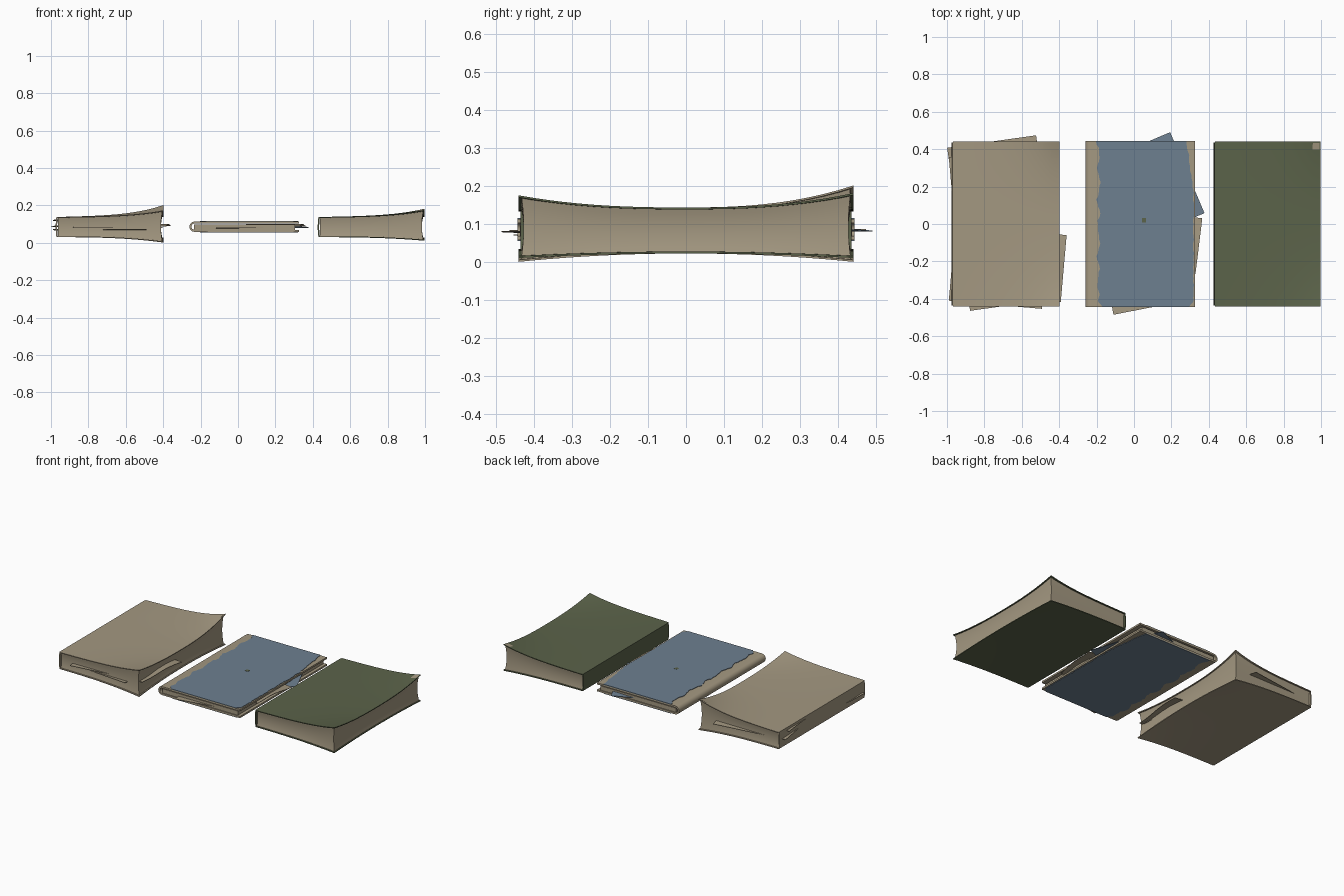
import bpy, bmesh, math, random

if "Cube" in bpy.data.objects:
    bpy.data.objects.remove(bpy.data.objects["Cube"])
random.seed(4)

def mat(name, c):
    m = bpy.data.materials.new(name)
    m.diffuse_color = (*c, 1)
    m.use_nodes = True
    m.node_tree.nodes["Principled BSDF"].inputs["Base Color"].default_value = m.diffuse_color
    return m

BEIGE = mat("aged_paper", (0.37, 0.315, 0.22))
GREEN = mat("green_cloth", (0.105, 0.125, 0.068))
BLUE = mat("faded_blue", (0.155, 0.215, 0.28))

def finish(name, bm, m):
    bmesh.ops.recalc_face_normals(bm, faces=bm.faces)
    me = bpy.data.meshes.new(name)
    bm.to_mesh(me)
    bm.free()
    me.materials.append(m)
    ob = bpy.data.objects.new(name, me)
    bpy.context.collection.objects.link(ob)
    bpy.ops.object.select_all(action='DESELECT')
    ob.select_set(True)
    bpy.context.view_layer.objects.active = ob
    bpy.ops.object.shade_smooth_by_angle(angle=math.radians(35))
    return ob

def slab(name, m, fn, nu=10, nv=16, nw=1):
    """Closed solid from a mapping (u 0..1, v -1..1, w 0..1) -> xyz."""
    bm = bmesh.new()
    cache = {}
    def V(i, j, k):
        if (i, j, k) not in cache:
            cache[i, j, k] = bm.verts.new(fn(i / nu, 2 * j / nv - 1, k / nw))
        return cache[i, j, k]
    def quads(na, nb, P):
        for a in range(na):
            for b in range(nb):
                bm.faces.new((P(a, b), P(a + 1, b), P(a + 1, b + 1), P(a, b + 1)))
    for k in (0, nw):
        quads(nu, nv, lambda a, b: V(a, b, k))
    for j in (0, nv):
        quads(nu, nw, lambda a, b: V(a, j, b))
    for i in (0, nu):
        quads(nv, nw, lambda a, b: V(i, a, b))
    return finish(name, bm, m)

def paper(name, m, x, y, z, w, h, deg):
    a = math.radians(deg)
    def fn(u, v, k):
        px, py = (u - 0.5) * w, v * h / 2
        return (x + px * math.cos(a) - py * math.sin(a),
                y + px * math.sin(a) + py * math.cos(a),
                z + 0.003 * k + 0.006 * math.sin(3 * v + x * 9))
    return slab(name, m, fn, 2, 6)

# Warped thick books: flaring page block, two curled covers and a spine
def thick_book(side, m, x0, x1, lift_back, lift_front, drop):
    def top(u, v):
        lift = lift_back if v > 0 else lift_front
        return 0.138 + u ** 2 * 0.006 + (0.25 * u + 0.75 * u ** 4) * lift * abs(v) ** 2.5
    def bot(u, v):
        return 0.03 - u ** 2 * 0.007 - u ** 3 * drop * abs(v) ** 2
    T = 0.005
    L = x1 - x0
    def pages(u, v, w):
        z0, z1 = bot(u, v) + T / 2, top(u, v) - T / 2
        bow = 4 * w * (1 - w)
        return (x0 + 0.006 + u * (L - 0.012 - 0.008 * bow),
                v * (0.433 - 0.006 * bow), z0 + (z1 - z0) * w)
    slab(side + "_page_block", BEIGE, pages, 12, 20, 8)
    slab(side + "_top_cover", m, lambda u, v, w:
         (x0 + u * L, v * 0.441, top(u, v) - T + T * w), 14, 22)
    slab(side + "_bottom_cover", m, lambda u, v, w:
         (x0 + u * L, v * 0.441, bot(u, v) + T * w), 14, 22)
    def spine(u, v, w):
        return (x0 - 0.003 + 0.008 * u - 0.004 * math.sin(w * math.pi), v * 0.436,
                bot(0, v) + (top(0, v) - bot(0, v)) * w)
    slab(side + "_spine", m, spine, 1, 16, 8)

thick_book("left_book", BEIGE, -0.968, -0.398, 0.058, 0.03, 0.022)
thick_book("right_book", GREEN, 0.433, 0.997, 0.038, 0.032, 0.012)

# Thin folder: U-shaped shell with a rounded spine on the left
Y = 0.443
def u_profile(r, cx, x1, zc, n=10):
    pts = [(x1, zc + r)]
    for i in range(n + 1):
        a = math.pi / 2 + math.pi * i / n
        pts.append((cx + r * math.cos(a), zc + r * math.sin(a)))
    return pts + [(x1, zc - r)]

ZC = 0.086
outer = u_profile(0.0275, -0.2325, 0.325, ZC)
inner = u_profile(0.0165, -0.2325, 0.325, ZC)
def shell(u, v, w):
    i = round(u * (len(outer) - 1))
    x, z = (outer if w > 0.5 else inner)[i]
    return (x, v * Y, z)
slab("middle_folder_cover", BEIGE, shell, len(outer) - 1, 1, 1)
slab("middle_folder_pages", BEIGE, lambda u, v, w:
     (-0.235 + u * 0.54, v * (Y - 0.006), ZC - 0.0165 + 0.027 * w), 2, 2)

# Ragged blue panels on both faces of the folder
def blue_panel(name, z):
    n = 48
    wob = [random.uniform(-0.006, 0.006) + 0.008 * math.sin(i * 0.75) for i in range(n + 1)]
    wob2 = [random.uniform(-0.004, 0.004) for _ in range(n + 1)]
    def fn(u, v, w):
        j = round((v + 1) / 2 * n)
        xl = -0.19 + wob[j]
        xr = 0.318 + wob2[j] - 0.035 * max(0, (v - 0.35) / 0.65)
        cut = 0.03 * max(0, abs(2 * u - 1) - 0.9) / 0.1
        return (xl + u * (xr - xl), v * (Y - cut * (v < 0)), z + 0.004 * w)
    slab(name, BLUE, fn, 20, n)
blue_panel("middle_top_blue_panel", ZC + 0.0265)
blue_panel("middle_bottom_blue_panel", ZC - 0.0305)
slab("middle_small_mark", GREEN, lambda u, v, w:
     (0.042 + 0.022 * u, 0.02 + 0.011 * v, ZC + 0.029 + 0.0025 * w), 1, 1)

# Loose sheets sticking out of the left book
paper("left_loose_sheet_a", BEIGE, -0.70, 0.005, 0.083, 0.48, 0.88, 8)
paper("left_loose_sheet_b", BEIGE, -0.625, -0.217, 0.092, 0.50, 0.36, -5)
paper("left_loose_sheet_c", BEIGE, -0.715, -0.133, 0.07, 0.50, 0.60, -5)
paper("left_loose_sheet_d", BEIGE, -0.73, 0.08, 0.115, 0.47, 0.60, 5)

# Loose sheets sticking out of the folder
paper("middle_loose_sheet_a", BLUE, 0.147, 0.216, 0.086, 0.30, 0.47, 23)
paper("middle_loose_sheet_b", BEIGE, 0.005, -0.157, 0.08, 0.35, 0.60, 11)
paper("middle_loose_sheet_c", BEIGE, 0.198, -0.10, 0.092, 0.30, 0.30, -7)
